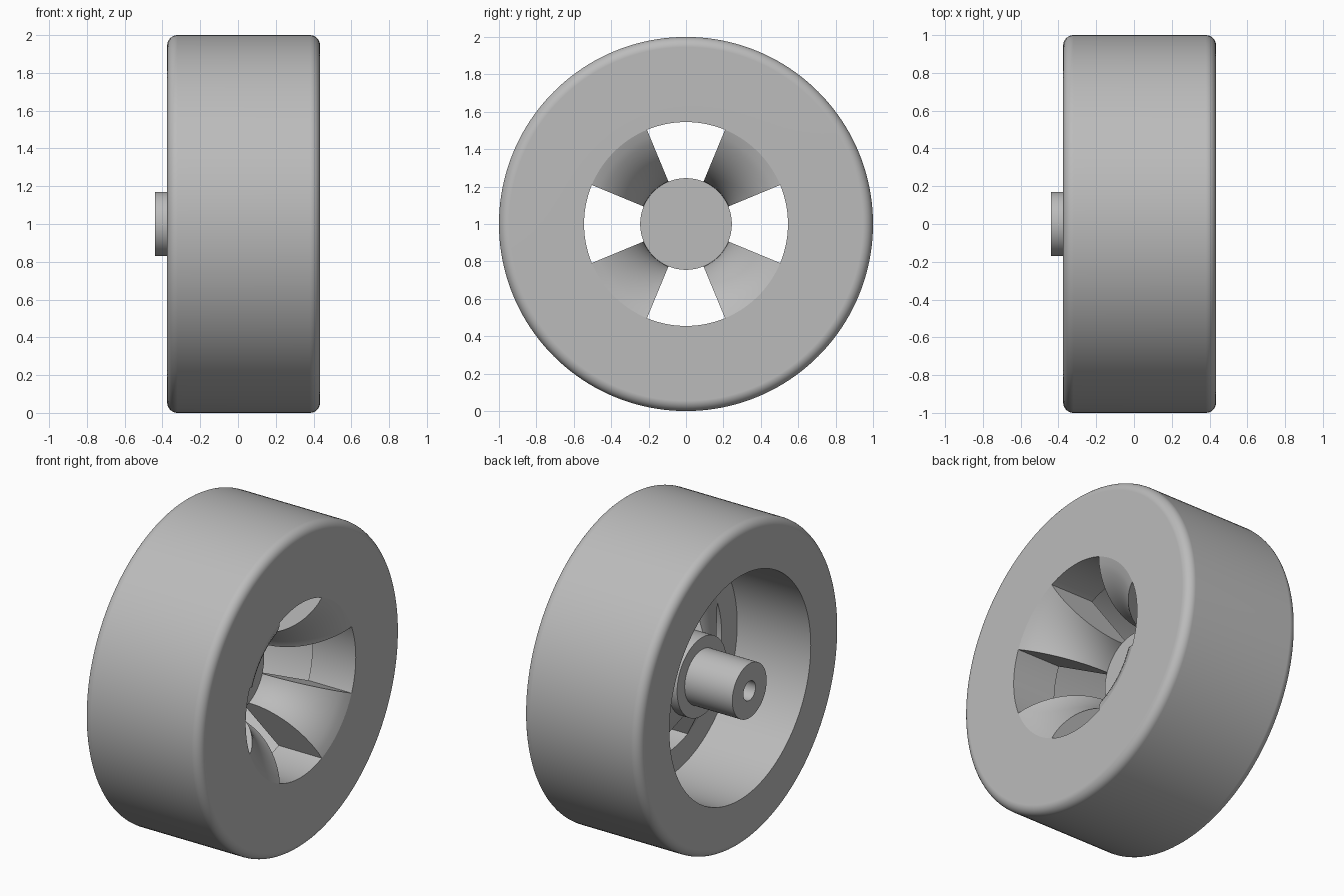
import bpy, bmesh
from math import pi, sin, cos, radians, sqrt

cube = bpy.data.objects.get("Cube")
if cube:
    bpy.data.objects.remove(cube, do_unlink=True)

grey = bpy.data.materials.new("plain_grey")
grey.use_nodes = True
colour = (0.5, 0.5, 0.5, 1)
grey.diffuse_color = colour
grey.node_tree.nodes["Principled BSDF"].inputs["Base Color"].default_value = colour

STEPS = 160            # facets in a full turn
BACK, FACE = -0.375, 0.435
SLOT_R, HUB_R, CAVITY_R = 0.545, 0.245, 0.70
FLOOR, HUB_FACE = 0.135, 0.01


def arc(cx, cr, radius, start, end, count):
    """Points (x, r) on an arc; angles are in degrees from the +x axis."""
    angles = [radians(start + (end - start) * i / count) for i in range(count + 1)]
    return [(cx + radius * cos(a), cr + radius * sin(a)) for a in angles]


def revolve(name, profile, start=0.0, sweep=2 * pi):
    """Turn a closed (x, r) outline about the wheel axis, capping partial turns."""
    full = sweep > 6.28
    steps = round(STEPS * sweep / (2 * pi))
    bm = bmesh.new()
    rings = []
    for i in range(steps + (0 if full else 1)):
        a = start + sweep * i / steps
        rings.append([bm.verts.new((x, r * sin(a), 1 + r * cos(a))) for x, r in profile])
    n = len(profile)
    for i in range(steps):
        p, q = rings[i], rings[(i + 1) % len(rings)]
        for j in range(n):
            k = (j + 1) % n
            bm.faces.new((p[j], p[k], q[k], q[j]))
    if not full:
        bm.faces.new(rings[0])
        bm.faces.new(rings[-1])
    bmesh.ops.remove_doubles(bm, verts=bm.verts, dist=1e-5)
    bmesh.ops.recalc_face_normals(bm, faces=bm.faces)
    mesh = bpy.data.meshes.new(name)
    bm.to_mesh(mesh)
    bm.free()
    mesh.materials.append(grey)
    ob = bpy.data.objects.new(name, mesh)
    bpy.context.collection.objects.link(ob)
    bpy.ops.object.select_all(action='DESELECT')
    ob.select_set(True)
    bpy.context.view_layer.objects.active = ob
    bpy.ops.object.shade_smooth_by_angle(angle=radians(15))
    weighted = ob.modifiers.new("even_shading", 'WEIGHTED_NORMAL')
    weighted.keep_sharp = True
    return ob


# Tread and rim with rounded shoulders and a hollow back
fillet = 0.055
shoulder = 1 - fillet
revolve("rim",
        [(FLOOR, SLOT_R), (FACE, SLOT_R)]
        + arc(FACE - fillet, shoulder, fillet, 0, 90, 8)
        + arc(BACK + fillet, shoulder, fillet, 90, 180, 8)
        + [(BACK, CAVITY_R), (FLOOR, CAVITY_R)])

# Four flared spokes between the slots
flare = CAVITY_R - HUB_R
tilt = 69.5
front_curve = arc(HUB_FACE, CAVITY_R, flare, -90, -90 + tilt, 14)
front_curve[-1] = (FACE, SLOT_R)
spoke_outline = front_curve + [(FLOOR, SLOT_R), (-0.05, HUB_R)]
for i, name in enumerate(("upper_left", "lower_left", "lower_right", "upper_right")):
    revolve("spoke_" + name, spoke_outline, pi / 8 + i * pi / 2, pi / 4)

# Hub with stepped axle post and blind bore
post_r, bore_r = 0.17, 0.06
revolve("hub",
        [(HUB_FACE, 0), (HUB_FACE, HUB_R), (-0.11, HUB_R), (-0.11, post_r),
         (-0.44, post_r), (-0.44, bore_r), (-0.06, bore_r), (-0.06, 0)])
